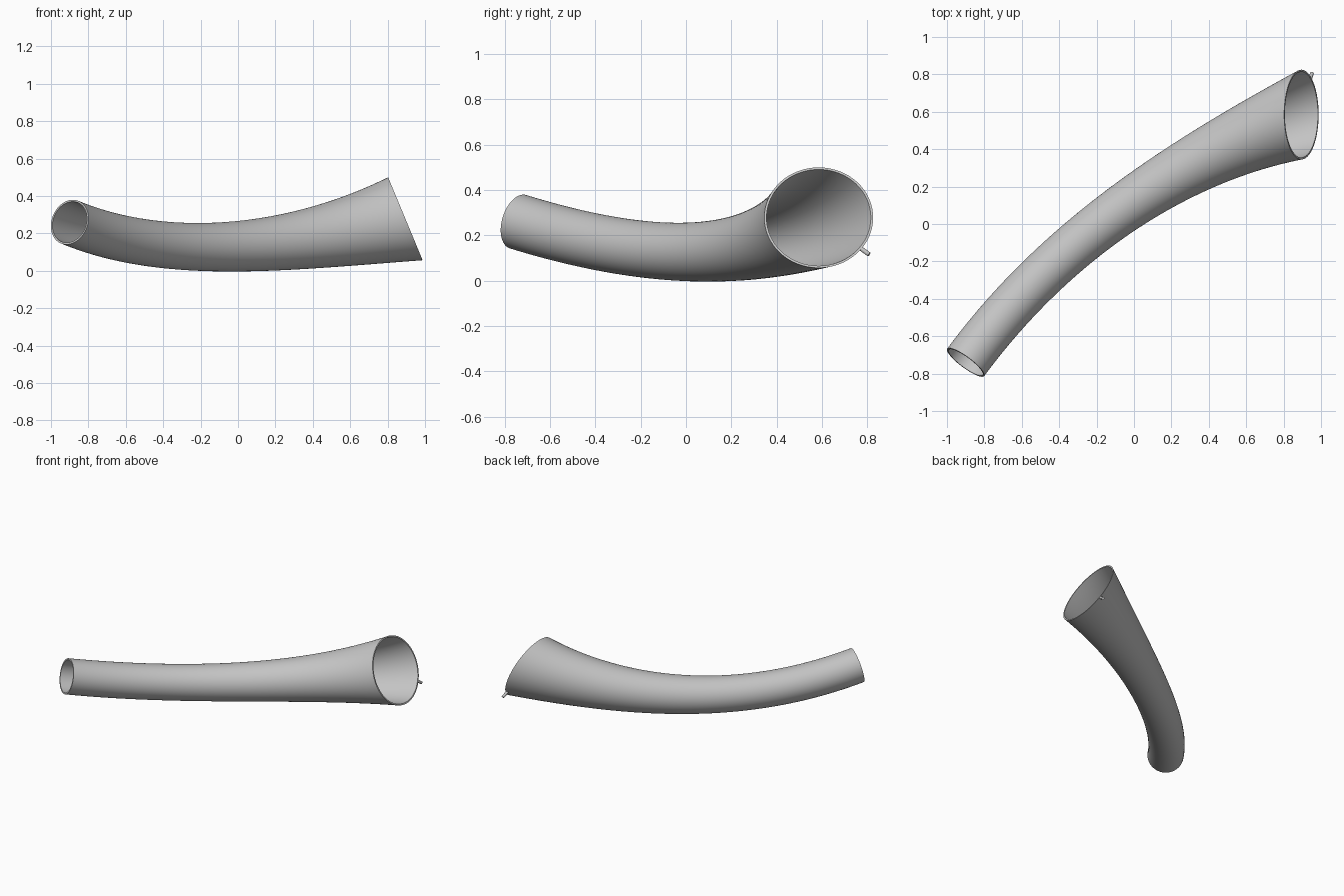
import bpy, bmesh, math
from mathutils import Vector

if "Cube" in bpy.data.objects:
    bpy.data.objects.remove(bpy.data.objects["Cube"])

SIDES, RINGS, WALL = 64, 48, 0.01
START, BEND, END = Vector((-0.9, -0.74, 0.26)), Vector((-0.24, 0.152, -0.015)), Vector((0.895, 0.585, 0.278))
MOUTH_AXIS = Vector((0.923, 0, 0.384)).normalized()

grey = bpy.data.materials.new("plain grey")
grey.diffuse_color = (0.55, 0.55, 0.55, 1)
grey.use_nodes = True
grey.node_tree.nodes["Principled BSDF"].inputs["Base Color"].default_value = grey.diffuse_color


def add_object(name, bm):
    bmesh.ops.recalc_face_normals(bm, faces=bm.faces)
    mesh = bpy.data.meshes.new(name)
    bm.to_mesh(mesh)
    bm.free()
    mesh.materials.append(grey)
    obj = bpy.data.objects.new(name, mesh)
    bpy.context.collection.objects.link(obj)
    bpy.ops.object.select_all(action='DESELECT')
    bpy.context.view_layer.objects.active = obj
    obj.select_set(True)
    bpy.ops.object.shade_smooth_by_angle(angle=math.radians(35))
    return obj


def section(bm, t, inset):
    """Circle of vertices across the tube at t, tilting towards the mouth plane."""
    centre = START * (1 - t) ** 2 + BEND * 2 * t * (1 - t) + END * t * t
    tangent = ((BEND - START) * (1 - t) + (END - BEND) * t).normalized()
    axis = tangent.lerp(MOUTH_AXIS, t ** 3).normalized()
    side = Vector((0, 0, 1)).cross(axis).normalized()
    up = axis.cross(side)
    r = 0.123 + 0.117 * t ** 4 - inset
    return [bm.verts.new(centre + r * (math.cos(a) * side + math.sin(a) * up))
            for a in (2 * math.pi * k / SIDES for k in range(SIDES))]


# Flared tube: outer skin out to the mouth, then inner skin back
bm = bmesh.new()
steps = [i / RINGS for i in range(RINGS + 1)]
loops = [section(bm, t, 0) for t in steps] + [section(bm, t, WALL) for t in reversed(steps)]
for a, b in zip(loops, loops[1:] + loops[:1]):
    for k in range(SIDES):
        n = (k + 1) % SIDES
        bm.faces.new((a[k], a[n], b[n], b[k]))
add_object("curved_tube", bm)

# Small peg sticking out radially beside the mouth rim
radial = Vector((0.234, 0.79, -0.563)).normalized()
bm = bmesh.new()
bmesh.ops.create_cone(bm, cap_ends=True, segments=16, radius1=0.01, radius2=0.01, depth=0.05)
peg = add_object("rim_peg", bm)
peg.rotation_euler = radial.to_track_quat('Z', 'Y').to_euler()
peg.location = END + radial * 0.256 - MOUTH_AXIS * 0.01
